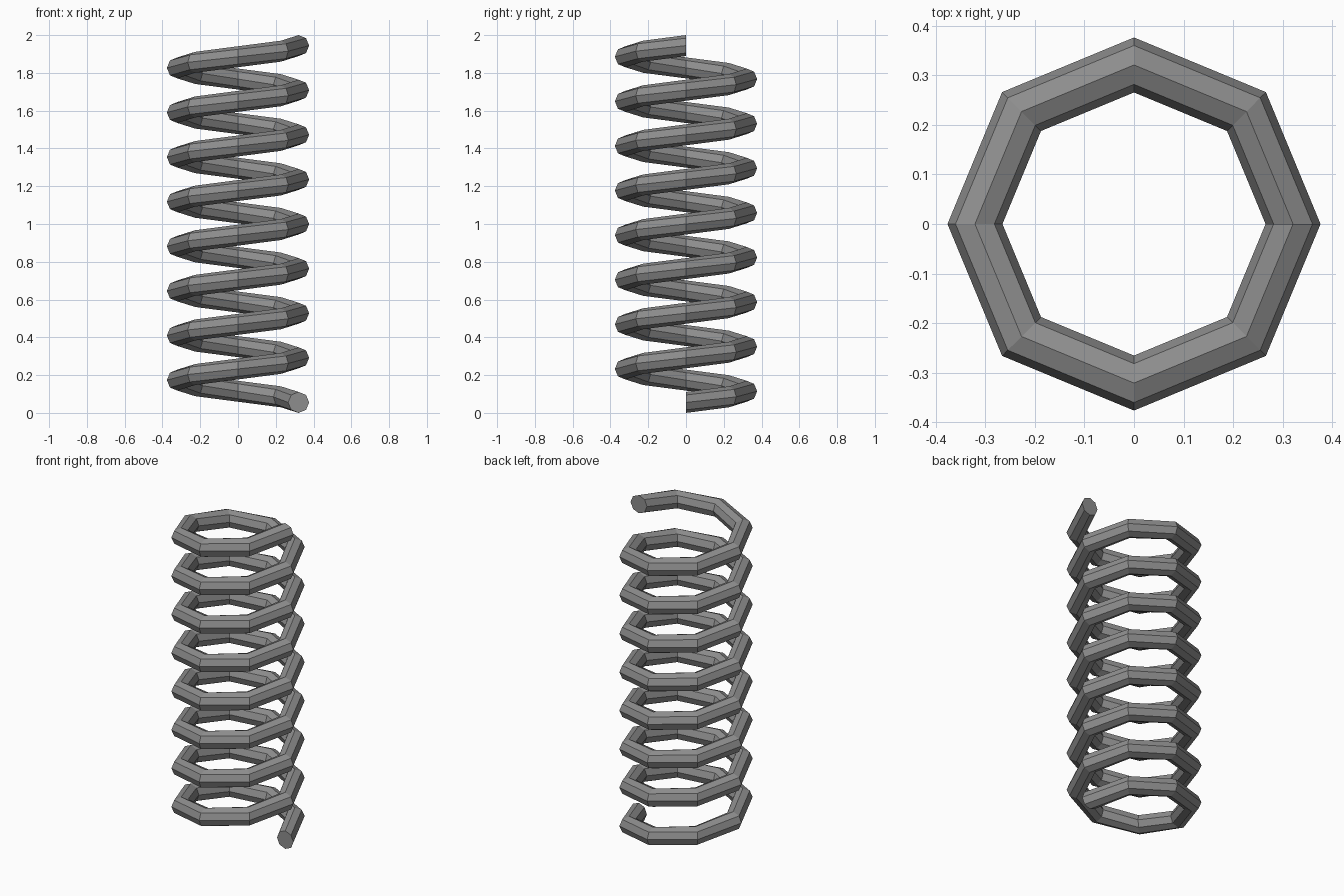
import bpy
import bmesh
from math import cos, sin, tau

if "Cube" in bpy.data.objects:
    bpy.data.objects.remove(bpy.data.objects["Cube"])

TURNS, STEPS, SIDES = 8, 8, 8      # coil turns, segments per turn, wire sides
COIL_R, WIRE_R = 0.321, 0.0555
PITCH = (2.0 - 2 * WIRE_R) / TURNS

bm = bmesh.new()


def wire_ring(i):
    """Octagonal wire section standing in a vertical radial plane."""
    a = tau * i / STEPS
    zc = WIRE_R + PITCH * i / STEPS
    ring = []
    for k in range(SIDES):
        b = tau * k / SIDES
        r = COIL_R + WIRE_R * cos(b)
        ring.append(bm.verts.new((r * cos(a), r * sin(a), zc + WIRE_R * sin(b))))
    return ring


# Coil: sweep the section up the helix and bridge neighbouring rings
rings = [wire_ring(i) for i in range(TURNS * STEPS + 1)]
for p, q in zip(rings, rings[1:]):
    for k in range(SIDES):
        n = (k + 1) % SIDES
        bm.faces.new((p[k], p[n], q[n], q[k]))

# End caps
bm.faces.new(rings[0])
bm.faces.new(rings[-1])
bmesh.ops.recalc_face_normals(bm, faces=bm.faces)

mesh = bpy.data.meshes.new("coil_spring")
bm.to_mesh(mesh)
bm.free()

# Dark steel
steel = bpy.data.materials.new("dark_steel")
steel.diffuse_color = (0.27, 0.27, 0.27, 1)
steel.use_nodes = True
steel.node_tree.nodes["Principled BSDF"].inputs["Base Color"].default_value = steel.diffuse_color
mesh.materials.append(steel)
bpy.context.collection.objects.link(bpy.data.objects.new("coil_spring", mesh))
